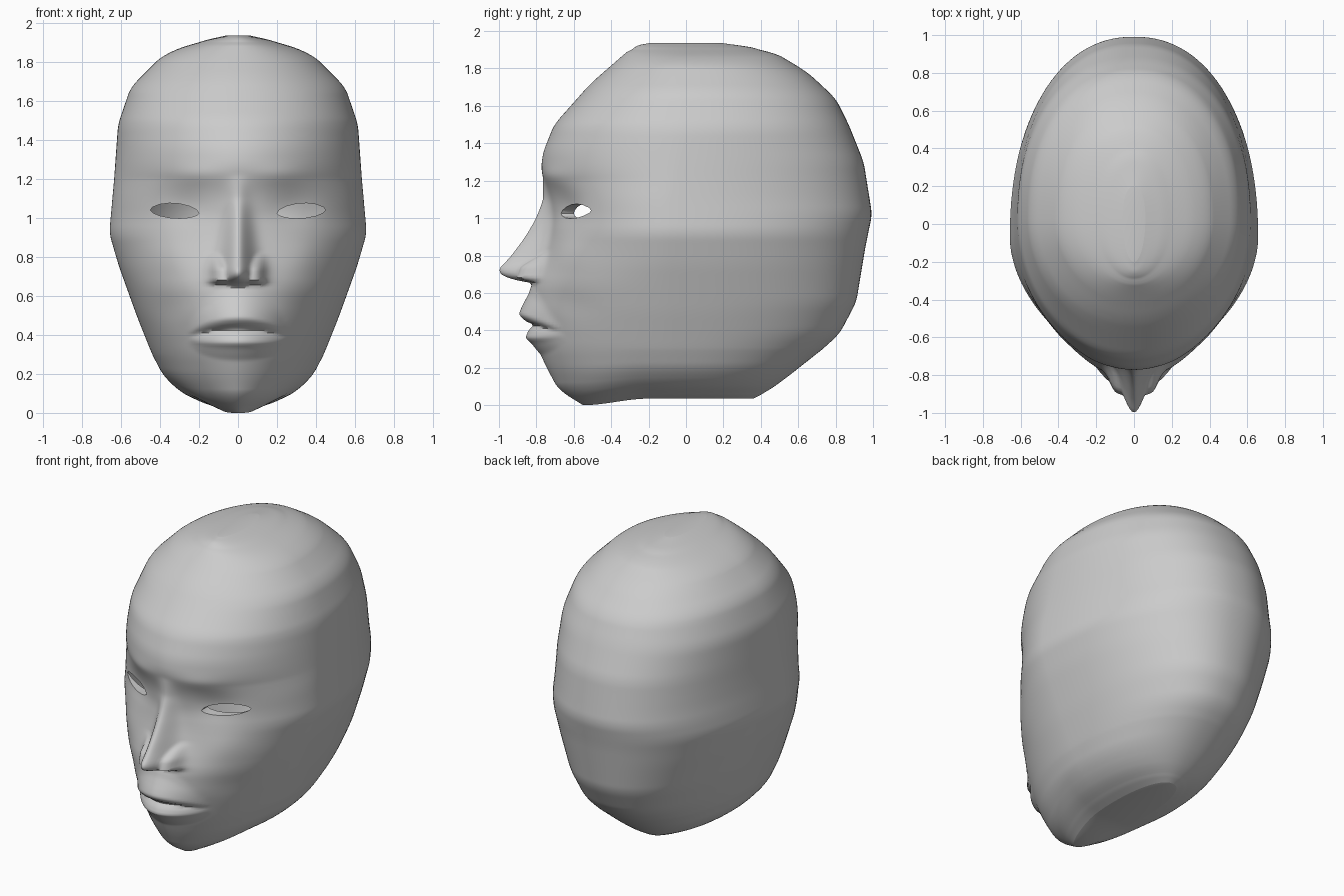
import bpy, bmesh, math

if "Cube" in bpy.data.objects:
    bpy.data.objects.remove(bpy.data.objects["Cube"])

HALF, ROWS = 84, 210      # columns per half ring, rows
TOP = 1.935


def lerp(tab, z):
    if z <= tab[0][0]:
        return tab[0][1]
    for (a, p), (b, q) in zip(tab, tab[1:]):
        if z <= b:
            return p + (q - p) * (z - a) / (b - a)
    return tab[-1][1]


def soft(tab, z, r):
    # softened profile lookup; window shrinks near both ends
    r = min(r, z, TOP - z)
    return sum(lerp(tab, z + r * k / 3) for k in range(-3, 4)) / 7


def bump(x, z, cx, cz, sx, sz):
    return math.exp(-((x - cx) / sx) ** 2 - ((z - cz) / sz) ** 2)


# Head profiles by height: half width, bare face line, back line, widest y
WIDTH = [(0, .13), (.04, .23), (.09, .305), (.18, .385), (.3, .44), (.5, .52),
         (.75, .61), (.92, .66), (1.2, .635), (1.48, .615), (1.67, .55),
         (1.84, .38), (1.9, .22), (TOP, .06)]
FACE = [(0, -.55), (.08, -.68), (.2, -.745), (.3, -.79), (.4, -.81), (.5, -.832),
        (.65, -.825), (.8, -.765), (.9, -.735), (1.0, -.72), (1.1, -.73),
        (1.26, -.775), (1.35, -.765), (1.5, -.705), (1.72, -.51), (1.92, -.28), (TOP, -.2)]
BACK = [(0, .36), (.04, .43), (.12, .53), (.38, .82), (.55, .91), (.85, .96),
        (1.02, .995), (1.3, .95), (1.5, .87), (1.64, .8), (1.78, .65), (1.9, .45), (TOP, .2)]
MID = [(0, -.05), (1.1, -.08), (1.5, .03), (TOP, .03)]

# Nose ridge, nose wings and lips, as forward offsets
RIDGE = [(.655, 0), (.67, .11), (.70, .188), (.73, .205), (.79, .172), (.88, .132),
         (1.0, .08), (1.1, .033), (1.22, 0)]
WING = [(.657, 0), (.675, .10), (.74, .105), (.83, 0)]
SPREAD = [(.7, .078), (.8, .07), (1.0, .058), (1.2, .05)]
LIPS = [(.27, 0), (.33, .03), (.36, .057), (.40, .032), (.43, -.005), (.45, .04),
        (.485, .066), (.53, .045), (.6, .012), (.65, 0)]


def features(x, z):
    nose = max(soft(RIDGE, z, .008) * math.exp(-(x / lerp(SPREAD, z)) ** 2),
               soft(WING, z, .008) / (1 + (x / .13) ** 10))
    taper = max(0, 1 - (x / .255) ** 2)
    line = .43 - .035 * (x / .25) ** 2
    lips = taper * soft(LIPS, .43 + (z - line) / max(.4, taper ** .5), .008)
    socket = -.02 * bump(x, z, .28, 1.06, .12, .09)
    brow = .012 * bump(x, z, .22, 1.22, .14, .05)
    cheek = .015 * bump(x, z, .36, .8, .12, .1)
    hollow = -.012 * bump(x, z, .36, .52, .1, .08)
    return nose + lips + socket + brow + cheek + hollow


def build_head():
    bm = bmesh.new()
    rings = []
    for r in range(ROWS + 1):
        z = TOP / 2 * (1 - math.cos(math.pi * r / ROWS))
        w, yf, yb, mid = (soft(t, z, .035) for t in (WIDTH, FACE, BACK, MID))
        half = []
        for i in range(HALF + 1):
            a = math.pi * (i / HALF) ** 1.4
            c, front = math.cos(a), i / HALF < .5 ** (1 / 1.4)
            n = (1.8 if z < 1.2 else 1.8 + .2 * min(1, (z - 1.2) / .3)) if front else 2.2
            x = w * abs(math.sin(a)) ** (2 / n) if 0 < i < HALF else 0
            reach = abs(c) ** (2 / n)
            y = mid + (yf - mid if front else yb - mid) * reach
            if front:
                y -= features(x, z)
            # underside rises a little behind the chin
            k = min(1, max(0, (y + .55) / .35))
            lift = .035 * k * k * (3 - 2 * k) * max(0, 1 - z / .3)
            half.append((x, y, z + lift))
        pts = half + [(-x, y, h) for x, y, h in half[-2:0:-1]]
        rings.append([bm.verts.new(p) for p in pts])
    n = 2 * HALF
    for lo, hi in zip(rings, rings[1:]):
        for i in range(n):
            j = (i + 1) % n
            bm.faces.new((lo[i], lo[j], hi[j], hi[i]))
    # crown and underside closed by strips from side to side
    for ring in (rings[0], rings[-1]):
        for i in range(HALF):
            quad = [ring[i], ring[i + 1], ring[n - i - 1], ring[(n - i) % n]]
            bm.faces.new(list(dict.fromkeys(quad)))
    return finish(bm, "head")


def build_eye_cutter():
    bm = bmesh.new()
    for side in (-1, 1):
        front, back = [], []
        for k in range(14):
            a = 2 * math.pi * k / 14
            s = math.sin(a)
            u = -math.cos(a)
            x = .325 + .125 * u
            z = 1.032 + .008 * u + (.043 if s > 0 else -.034) * abs(s) ** 1.2
            front.append(bm.verts.new((side * x, -.95, z)))
            back.append(bm.verts.new((side * x, -.55 + .05 * u, z)))
        bm.faces.new(front)
        bm.faces.new(back)
        for k in range(14):
            j = (k + 1) % 14
            bm.faces.new((front[k], front[j], back[j], back[k]))
    return finish(bm, "eye_cutter")


def finish(bm, name):
    bmesh.ops.recalc_face_normals(bm, faces=bm.faces[:])
    me = bpy.data.meshes.new(name)
    bm.to_mesh(me)
    bm.free()
    ob = bpy.data.objects.new(name, me)
    bpy.context.collection.objects.link(ob)
    return ob


head = build_head()
cutter = build_eye_cutter()
cutter.hide_render = True

# Cut the eye openings
mod = head.modifiers.new("eyes", 'BOOLEAN')
mod.operation, mod.solver, mod.object = 'DIFFERENCE', 'EXACT', cutter
dg = bpy.context.evaluated_depsgraph_get()
mesh = bpy.data.meshes.new_from_object(head.evaluated_get(dg))
head.modifiers.clear()
head.data = mesh
bpy.data.objects.remove(cutter)

# Open the socket floors so only the lid rims remain
bm = bmesh.new()
bm.from_mesh(mesh)
floors = []
for f in bm.faces:
    c = f.calc_center_median()
    if -.59 < c.y < -.3 and abs(abs(c.x) - .325) < .05 and abs(c.z - 1.035) < .015:
        floors.append(f)
bmesh.ops.delete(bm, geom=floors, context='FACES')
bm.to_mesh(mesh)
bm.free()

bpy.context.view_layer.objects.active = head
head.select_set(True)
bpy.ops.object.shade_smooth_by_angle(angle=math.radians(50))
